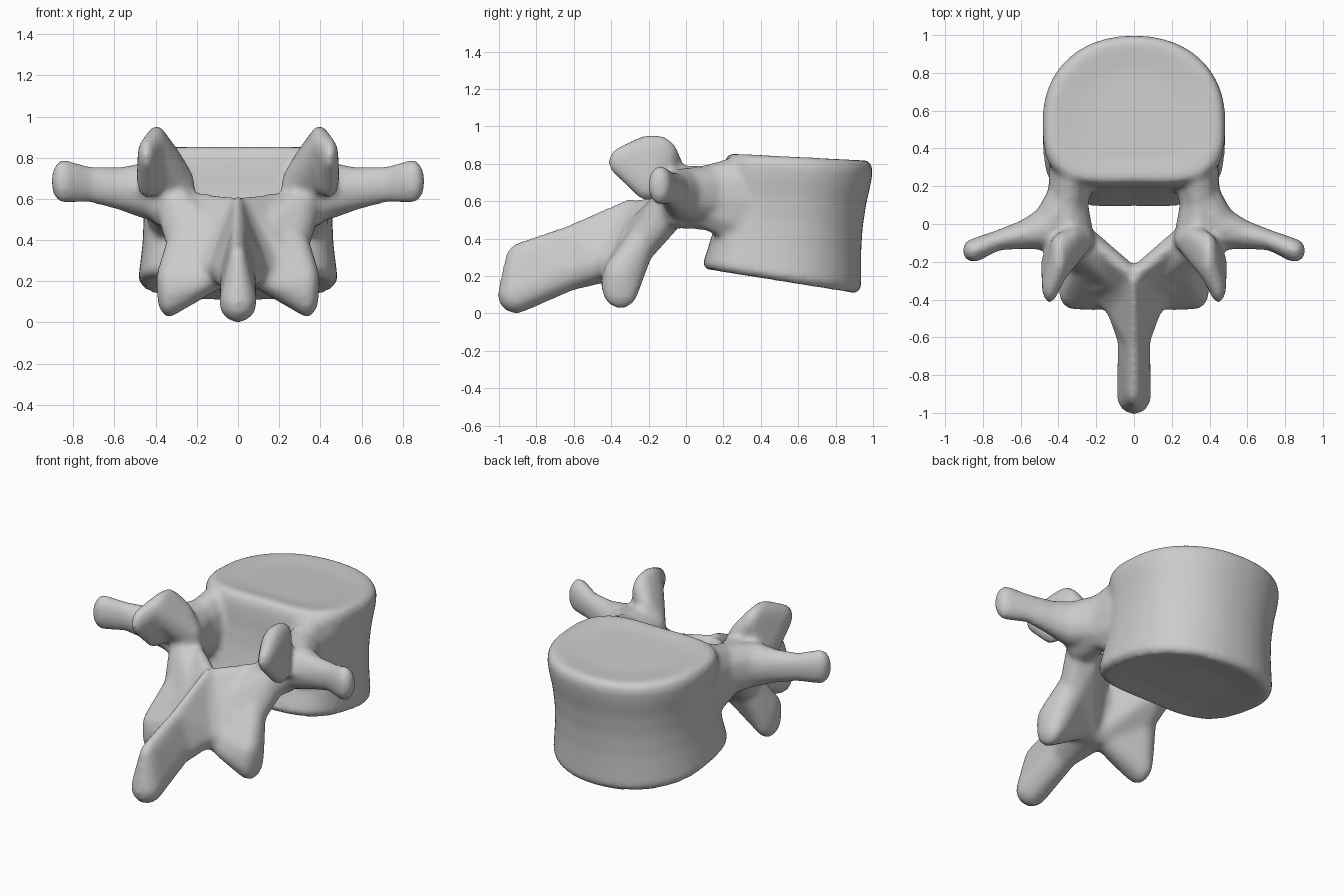
import bpy, bmesh, math
from mathutils import Vector

cube = bpy.data.objects.get("Cube")
if cube:
    bpy.data.objects.remove(cube, do_unlink=True)

bone = bpy.data.materials.new("bone grey")
bone.use_nodes = True
grey = (0.6, 0.6, 0.6, 1)
bone.diffuse_color = grey
bone.node_tree.nodes["Principled BSDF"].inputs["Base Color"].default_value = grey

parts = []


def finish(name, bm):
    bmesh.ops.recalc_face_normals(bm, faces=bm.faces)
    mesh = bpy.data.meshes.new(name)
    bm.to_mesh(mesh)
    bm.free()
    mesh.materials.append(bone)
    obj = bpy.data.objects.new(name, mesh)
    bpy.context.collection.objects.link(obj)
    parts.append(obj)


def hull(name, blobs, side=1):
    """Convex skin around ellipsoids given as (centre, radii)."""
    bm = bmesh.new()
    for centre, radii in blobs:
        made = bmesh.ops.create_icosphere(bm, subdivisions=2, radius=1)
        for v in made["verts"]:
            v.co = Vector(c + r * p for c, r, p in zip(centre, radii, v.co))
            v.co.x *= side
    skin = bmesh.ops.convex_hull(bm, input=bm.verts)
    loose = {g for g in skin["geom_interior"] + skin["geom_unused"]
             if isinstance(g, bmesh.types.BMVert)}
    bmesh.ops.delete(bm, geom=list(loose), context="VERTS")
    finish(name, bm)


def chain(name, blobs, side=1):
    for pair in zip(blobs, blobs[1:]):
        hull(name, pair, side)


def vertebral_body():
    # (height fraction, outline scale) for each ring, from base to top
    levels = [(0.03, 0.55), (0, 0.95), (0.05, 1.01), (0.16, 0.99), (0.32, 0.965),
              (0.5, 0.955), (0.68, 0.97), (0.82, 1), (0.92, 1.01), (0.98, 0.98),
              (1, 0.91), (0.98, 0.6)]
    n = 64
    bm = bmesh.new()
    rings = []
    for u, scale in levels:
        ring = []
        for i in range(n):
            t = math.tau * i / n
            c, s = math.cos(t), math.sin(t)
            power = 0.92 if s > 0 else 0.64
            x = 0.48 * scale * math.copysign(abs(c) ** power, c)
            depth = 0.45 if s > 0 else 0.42 - 0.06 * u
            y = 0.48 + 0.07 * u + depth * scale * math.copysign(abs(s) ** power, s)
            if s < 0:
                y += 0.03 * s * s * (1 - abs(c)) * scale
            base = 0.235 - 0.16 * (y - 0.1)
            top = 0.858 - 0.05 * (y - 0.2)
            ring.append(bm.verts.new((x, y, base + (top - base) * u)))
        rings.append(ring)
    for a, b in zip(rings, rings[1:]):
        for i in range(n):
            j = (i + 1) % n
            bm.faces.new((a[i], a[j], b[j], b[i]))
    bm.faces.new(rings[0])
    bm.faces.new(rings[-1])
    finish("vertebral_body", bm)


vertebral_body()

for side in (1, -1):
    chain("pedicle", [
        ((0.33, 0.29, 0.6), (0.125, 0.1, 0.25)),
        ((0.35, 0.1, 0.62), (0.11, 0.08, 0.175)),
        ((0.34, -0.06, 0.62), (0.13, 0.09, 0.17))], side)
    chain("transverse_process", [
        ((0.37, 0.14, 0.64), (0.09, 0.12, 0.15)),
        ((0.45, -0.02, 0.64), (0.1, 0.12, 0.14)),
        ((0.58, -0.055, 0.65), (0.06, 0.08, 0.105)),
        ((0.72, -0.085, 0.67), (0.05, 0.055, 0.09)),
        ((0.85, -0.14, 0.685), (0.06, 0.065, 0.11))], side)
    # Curved plate: inner wing, then outer wing turned backward
    corner = ((0.4, -0.14, 0.72), (0.06, 0.07, 0.1))
    crest = ((0.395, -0.18, 0.86), (0.055, 0.14, 0.1))
    hull("superior_process", [((0.27, -0.08, 0.66), (0.065, 0.06, 0.1)),
                              ((0.32, -0.08, 0.77), (0.05, 0.07, 0.09)),
                              corner, crest], side)
    hull("superior_process", [((0.445, -0.33, 0.81), (0.045, 0.09, 0.09)),
                              ((0.44, -0.21, 0.7), (0.055, 0.08, 0.1)),
                              corner, crest], side)
    hull("inferior_process", [((0.31, -0.1, 0.56), (0.09, 0.09, 0.12)),
                              ((0.25, -0.23, 0.38), (0.1, 0.08, 0.1)),
                              ((0.14, -0.26, 0.42), (0.06, 0.07, 0.1))], side)
    hull("inferior_process", [((0.26, -0.24, 0.38), (0.09, 0.08, 0.1)),
                              ((0.1, -0.37, 0.24), (0.06, 0.08, 0.08)),
                              ((0.2, -0.37, 0.18), (0.06, 0.09, 0.07)),
                              ((0.34, -0.35, 0.2), (0.06, 0.095, 0.1)),
                              ((0.335, -0.35, 0.13), (0.06, 0.1, 0.11))], side)
    hull("lamina", [
        ((0.26, -0.07, 0.54), (0.06, 0.06, 0.1)),
        ((0.02, -0.26, 0.53), (0.04, 0.05, 0.08)),
        ((0.26, -0.32, 0.26), (0.07, 0.08, 0.08)),
        ((0.02, -0.37, 0.26), (0.05, 0.07, 0.09))], side)

# Spinous process: thin upper ridge over a thicker lower edge
flare = [((0, -0.3, 0.45), (0.06, 0.08, 0.12)), ((0, -0.38, 0.27), (0.22, 0.09, 0.1))]
root = [((0, -0.3, 0.53), (0.03, 0.06, 0.09)), ((0, -0.45, 0.27), (0.15, 0.08, 0.11))]
middle = [((0, -0.6, 0.41), (0.04, 0.08, 0.07)), ((0, -0.61, 0.23), (0.09, 0.06, 0.11))]
tip = [((0, -0.88, 0.29), (0.05, 0.09, 0.095)), ((0, -0.91, 0.1), (0.095, 0.1, 0.105))]
sections = [flare, root, middle, tip]
for a, b in zip(sections, sections[1:]):
    hull("spinous_process", a + b)

# Fuse all parts into one smooth bone
bpy.ops.object.select_all(action="DESELECT")
for obj in parts:
    obj.select_set(True)
bpy.context.view_layer.objects.active = parts[0]
bpy.ops.object.join()
bone_obj = bpy.context.object
bone_obj.name = "vertebra"
fuse = bone_obj.modifiers.new("fuse", "REMESH")
fuse.mode = "VOXEL"
fuse.voxel_size = 0.016
soften = bone_obj.modifiers.new("soften", "SMOOTH")
soften.factor = 0.5
soften.iterations = 12
for mod in ("fuse", "soften"):
    bpy.ops.object.modifier_apply(modifier=mod)
bpy.ops.object.shade_smooth()
